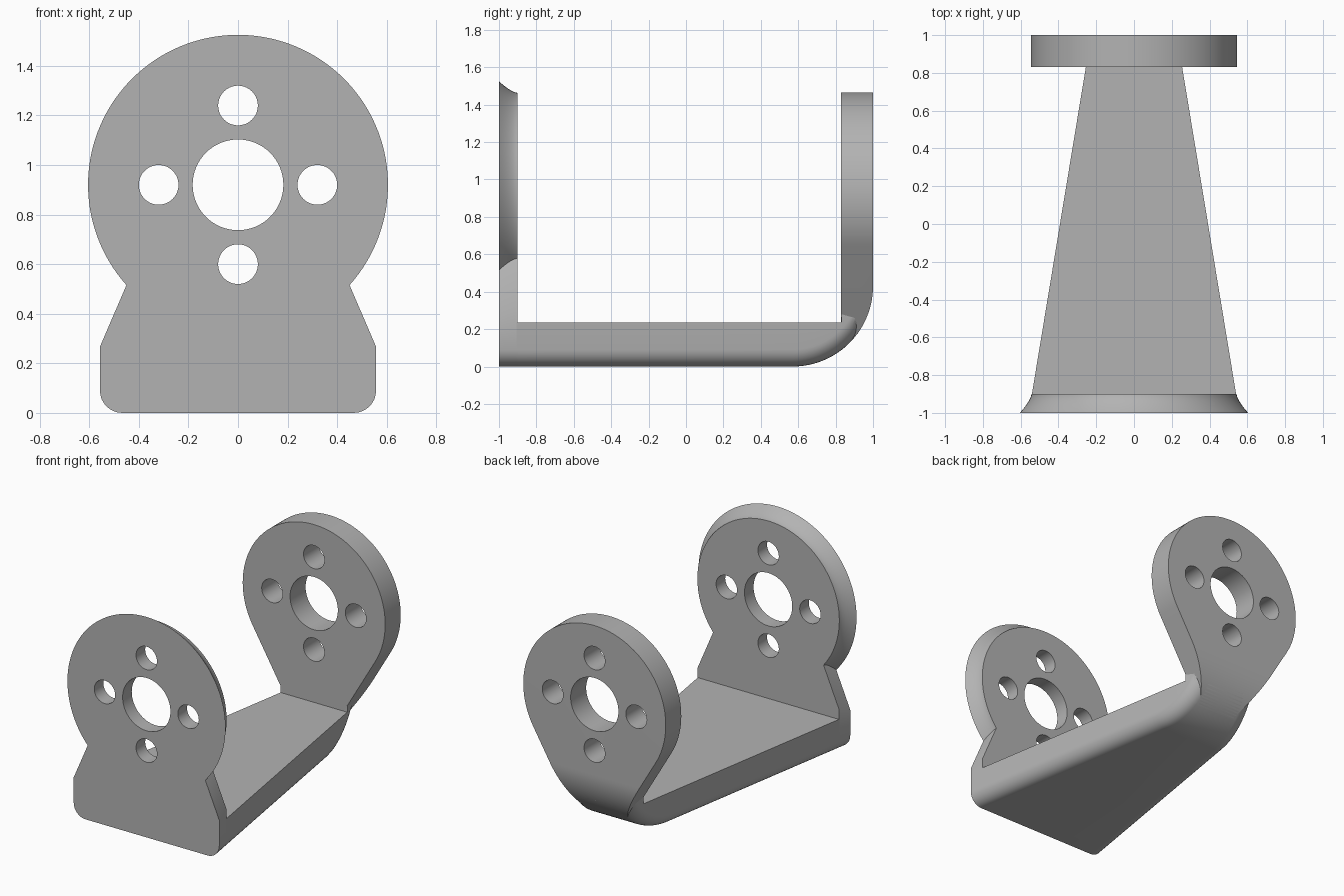
import bpy, bmesh
from math import sin, cos, pi, sqrt, atan2, acos

cube = bpy.data.objects.get("Cube")
if cube:
    bpy.data.objects.remove(cube)

grey = bpy.data.materials.new("light grey metal")
grey.use_nodes = True
grey.diffuse_color = (0.45, 0.45, 0.45, 1)
grey.node_tree.nodes["Principled BSDF"].inputs["Base Color"].default_value = (0.45, 0.45, 0.45, 1)

AXIS_Z = 0.92      # height of the hub centre
DISC_R = 0.545     # plate radius
FLOOR = 0.235      # thickness of the base
EDGE = 0.09        # rounding of the lower edges
BEND = 0.43        # rounding of the rear bend
BACK_IN = 0.83     # inner face of the back plate


def half_width(y):
    return 0.255 + (BACK_IN - y) * 0.165


def loft(name, rings):
    """Skin rings of equal length and close both ends."""
    bm = bmesh.new()
    rows = [[bm.verts.new(p) for p in ring] for ring in rings]
    n = len(rows[0])
    for a, b in zip(rows, rows[1:]):
        for i in range(n):
            j = (i + 1) % n
            bm.faces.new((a[i], a[j], b[j], b[i]))
    bm.faces.new(rows[0])
    bm.faces.new(rows[-1])
    bmesh.ops.recalc_face_normals(bm, faces=bm.faces)
    mesh = bpy.data.meshes.new(name)
    bm.to_mesh(mesh)
    bm.free()
    mesh.materials.append(grey)
    obj = bpy.data.objects.new(name, mesh)
    bpy.context.collection.objects.link(obj)
    return obj


def activate(obj):
    bpy.ops.object.select_all(action='DESELECT')
    obj.select_set(True)
    bpy.context.view_layer.objects.active = obj


def boolean(obj, cutter, operation):
    mod = obj.modifiers.new("cut", 'BOOLEAN')
    mod.operation, mod.solver, mod.object = operation, 'EXACT', cutter
    activate(obj)
    bpy.ops.object.modifier_apply(modifier=mod.name)
    bpy.data.objects.remove(cutter)


def circle(x, y, z, r, n=64):
    return [(x + r * cos(2 * pi * i / n), y, z + r * sin(2 * pi * i / n)) for i in range(n)]


def drill(plate, y0, y1):
    """Hub bore and four bolt holes."""
    holes = [(0, 0, 0.183)] + [(0.32 * cos(k * pi / 2), 0.32 * sin(k * pi / 2), 0.08) for k in range(4)]
    for x, z, r in holes:
        boolean(plate, loft("hole_cutter", [circle(x, y, AXIS_Z + z, r) for y in (y0, y1)]), 'DIFFERENCE')


def mirrored(half, y):
    """Close a right-hand outline with its mirror image."""
    return [(x, y, z) for x, z in half] + [(-x, y, z) for x, z in reversed(half)]


def lower_corner(w, bottom, rise, steps=8):
    """Rounded lower corner, from the underside up to the side."""
    return [(w - EDGE * (1 - sin(t)), bottom + rise * (1 - cos(t)))
            for t in (pi / 2 * i / steps for i in range(steps + 1))]


def disc_arc(r, start, steps=48):
    end = pi / 2 - 0.02
    return [(r * cos(a), AXIS_Z + r * sin(a))
            for a in (start + (end - start) * i / steps for i in range(steps + 1))]


# Front plate: flared disc on a waisted foot
def front_ring(y):
    flare = max(0, (-0.9 - y) / 0.1)
    r = DISC_R - 0.002 + 0.062 * flare ** 1.5
    w, slope, waist = half_width(y), 0.43, 0.2762
    a = 1 + slope ** 2
    b = 2 * slope * waist
    drop = (-b + sqrt(b * b - 4 * a * (waist ** 2 - r * r))) / (2 * a)
    shoulder = 0.26 + (0.56 - w) / slope
    half = lower_corner(w, 0, EDGE) + [(w, shoulder)]
    return mirrored(half + disc_arc(r, atan2(-drop, waist + slope * drop)), y)


front_plate = loft("front_plate", [front_ring(-1 + 0.1 * i / 8) for i in range(9)])
drill(front_plate, -1.1, -0.8)

# Back plate: disc with straight sides tangent to it, running into the rear bend
neck_x, neck_z = half_width(BACK_IN), 0.28
dz = neck_z - AXIS_Z
tangent = atan2(dz, neck_x) + acos(DISC_R / sqrt(neck_x ** 2 + dz ** 2))
tx, tz = DISC_R * cos(tangent), AXIS_Z + DISC_R * sin(tangent)
slope = (tx - neck_x) / (tz - neck_z)
outline = [(neck_x - slope * neck_z, 0)] + disc_arc(DISC_R, tangent)
back_plate = loft("back_plate", [mirrored(outline, y) for y in (BACK_IN, 1)])
bend = [(1 - BEND + BEND * sin(t), BEND - BEND * cos(t)) for t in (pi / 2 * i / 32 for i in range(33))]
side = bend + [(1, 2), (0, 2), (0, 0)]
boolean(back_plate, loft("bend_cutter", [[(x, y, z) for y, z in side] for x in (-1, 1)]), 'INTERSECT')
drill(back_plate, 0.7, 1.1)


# Tapered base with rounded lower edges that follow the rear bend
def base_ring(y, top):
    s = max(0, y - (1 - BEND)) / BEND
    c = sqrt(1 - s * s)
    bottom = BEND * (1 - c)
    w = half_width(y)
    half = [(x, min(z, top)) for x, z in lower_corner(w, bottom, EDGE / c)]
    return mirrored(half + [(half[-1][0], top)], y)


stations = [-0.905, 1 - BEND] + [1 - BEND + (BACK_IN - 1 + BEND) * i / 12 for i in range(1, 13)]
rings = [base_ring(y, FLOOR) for y in stations]
for i in range(9):
    y = BACK_IN + 0.001 + 0.118 * i / 8
    rings.append(base_ring(y, neck_z - (neck_x - half_width(y)) / slope))
base = loft("base", rings)

for part in (front_plate, back_plate, base):
    activate(part)
    bpy.ops.object.shade_smooth_by_angle(angle=0.5)
